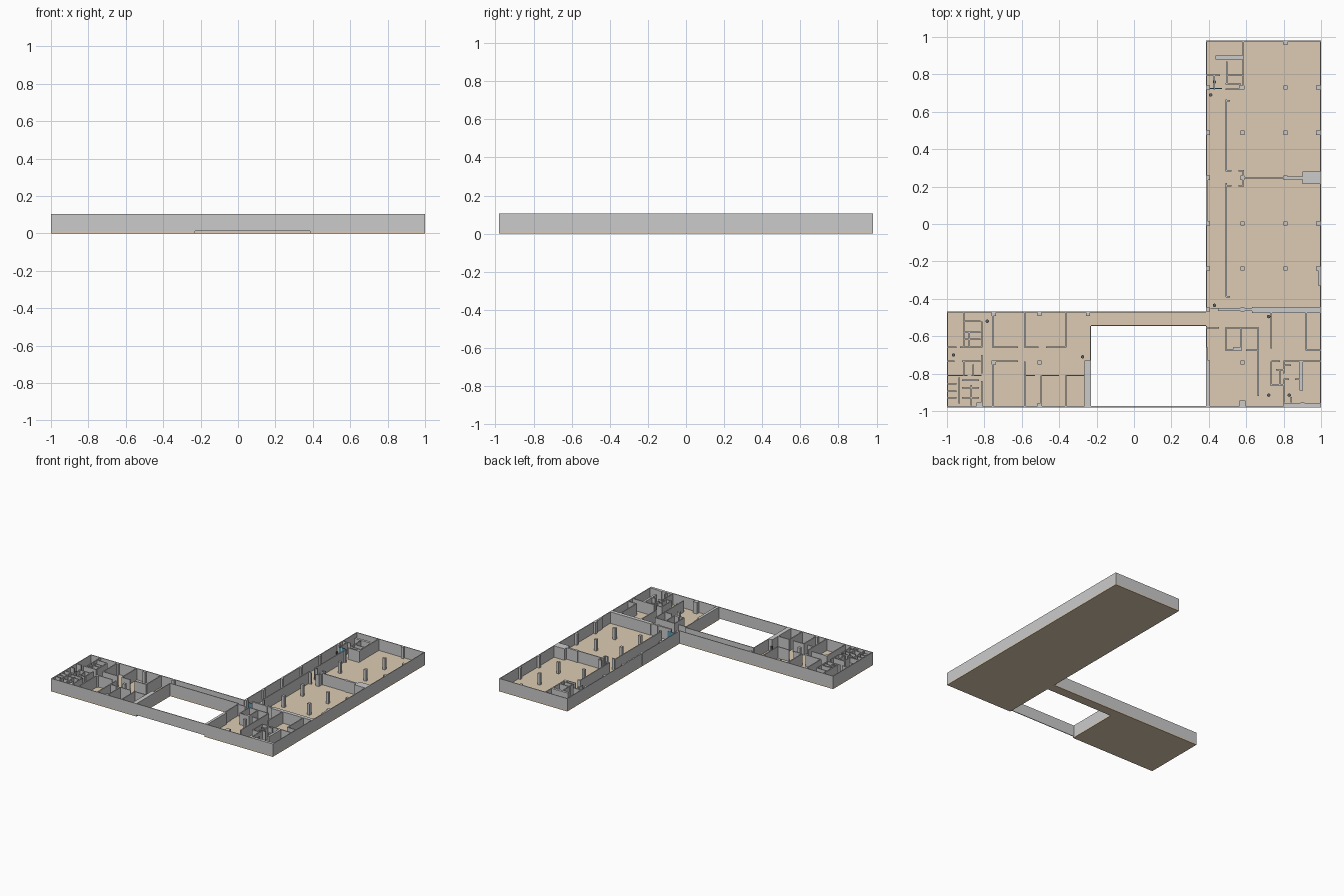
import bpy, bmesh
from mathutils import Matrix

FLOOR, TOP, T = 0.012, 0.105, 0.008


def material(name, col):
    m = bpy.data.materials.new(name)
    m.diffuse_color = col
    return m


TAN = material("tan_floor", (0.72, 0.60, 0.45, 1))
BLUE = material("blue_glass", (0.10, 0.32, 0.45, 1))
DARK = material("dark_grey", (0.12, 0.12, 0.12, 1))


def finish(name, bm, mat=None):
    me = bpy.data.meshes.new(name)
    bmesh.ops.recalc_face_normals(bm, faces=bm.faces)
    bm.to_mesh(me)
    bm.free()
    ob = bpy.data.objects.new(name, me)
    bpy.context.collection.objects.link(ob)
    if mat:
        me.materials.append(mat)
    return ob


def boxes(name, rects, z0=FLOOR, z1=TOP, mat=None):
    """One object of upright boxes from (x0, x1, y0, y1) footprints."""
    bm = bmesh.new()
    for x0, x1, y0, y1 in rects:
        m = Matrix.Translation(((x0 + x1) / 2, (y0 + y1) / 2, (z0 + z1) / 2)) \
            @ Matrix.Diagonal((abs(x1 - x0), abs(y1 - y0), z1 - z0, 1))
        bmesh.ops.create_cube(bm, size=1, matrix=m)
    return finish(name, bm, mat)


def along_x(y, a, b, t=T):
    return (a, b, y - t / 2, y + t / 2)


def along_y(x, a, b, t=T):
    return (x - t / 2, x + t / 2, a, b)


def post(x, y, s=0.022):
    return (x - s / 2, x + s / 2, y - s / 2, y + s / 2)


H, V = along_x, along_y

# Floor slab: two wings joined by a narrow corridor
bm = bmesh.new()
outline = [(-1, -.98), (-.23, -.98), (-.23, -.545), (.385, -.545), (.385, -.98),
           (1, -.98), (1, .98), (.385, .98), (.385, -.467), (-1, -.467)]
face = bm.faces.new([bm.verts.new((x, y, 0)) for x, y in outline])
ext = bmesh.ops.extrude_face_region(bm, geom=[face])
bmesh.ops.translate(bm, vec=(0, 0, FLOOR),
                    verts=[v for v in ext["geom"] if isinstance(v, bmesh.types.BMVert)])
finish("floor_slab", bm, TAN)

# Outer walls, including the screen wall closing the courtyard
boxes("outer_walls", [
    H(-.977, -1, 1, .006), V(-.997, -.98, -.467, .006), H(-.47, -1, .385, .006),
    V(-.233, -.98, -.545, .006), H(-.542, -.23, .385, .006), V(.388, -.98, -.545, .006),
    V(.388, -.467, .98, .006), H(.977, .385, 1, .006), V(.997, -.98, .98, .006)])

# Solid blocks along the perimeter
boxes("service_blocks", [
    (.90, 1, .215, .28), (-.265, -.23, -.98, -.73), (.385, .407, -.98, -.73),
    (.80, 1, -.98, -.958), (.985, 1, -.33, -.24), (.63, 1, -.475, -.445),
    (.385, .396, 0, .25), (.385, .395, -.73, -.66)])

# Regular column grid of the long hall
cols = [post(x, y) for y in (.73, .488, .247, .003, -.238, -.457)
        for x in (.395, .58, .81, .985)]
cols += [post(.81, .968), post(.58, -.74), post(.58, -.96, .032), post(.90, -.965)]
cols += [post(x, y) for x in (-.75, -.505, -.245) for y in (-.48, -.74)]
cols += [post(-.83, -.965), post(-.505, -.968)]
boxes("columns", cols)

# Long hall: corridor wall, cross wall and the middle doorway
boxes("hall_walls", [
    V(.492, .28, .665), V(.492, -.39, .22), H(.66, .492, .512), H(-.39, .492, .512),
    H(.247, .585, .82), H(.247, .82, .90, .016), V(.585, .20, .29),
    H(.285, .492, .52), H(.285, .56, .585), H(.205, .492, .52), H(.205, .56, .585),
    H(-.457, .45, .64, .014)])

# North-west rooms of the hall
boxes("north_room_walls", [
    V(.585, .72, .98), H(.89, .435, .585, .02), H(.795, .385, .46), H(.795, .495, .585),
    H(.72, .49, .585), H(.75, .49, .57), V(.495, .75, .79), V(.495, .80, .87),
    V(.43, .72, .795), V(.565, .72, .75)])

# South-east rooms
boxes("southeast_walls", [
    H(-.555, .385, .455), H(-.555, .49, .665), V(.665, -.92, -.555),
    V(.735, -.665, -.475), V(.735, -.865, -.735), H(-.735, .735, .78), H(-.735, .80, 1),
    V(.92, -.675, -.475), H(-.675, .92, 1), V(.49, -.675, -.555), H(-.675, .49, .53),
    (.53, .575, -.68, -.66), V(.57, -.66, -.555), H(-.675, .60, .665)])
boxes("southeast_washroom_walls", [
    V(.80, -.80, -.735), V(.80, -.955, -.83), V(.895, -.89, -.735, .018),
    H(-.755, .80, .84), H(-.83, .80, .83), H(-.83, .86, .89), H(-.86, .735, .80),
    V(.78, -.86, -.78), H(-.78, .76, .80), V(.84, -.955, -.925)])

# West wing: offices
boxes("office_walls", [
    V(-.755, -.66, -.467), V(-.755, -.975, -.735), V(-.585, -.66, -.467),
    V(-.585, -.975, -.735), V(-.365, -.66, -.467), V(-.365, -.975, -.81),
    V(-.495, -.975, -.81), H(-.66, -.755, -.62), H(-.66, -.585, -.51),
    H(-.66, -.47, -.365), H(-.735, -.755, -.62), H(-.81, -.585, -.53),
    H(-.81, -.495, -.40), H(-.81, -.365, -.265)])

# West wing: small rooms at the end
boxes("west_room_walls", [
    V(-.815, -.66, -.52), V(-.815, -.80, -.70), V(-.815, -.98, -.84),
    V(-.91, -.66, -.467), H(-.66, -1, -.95), H(-.66, -.93, -.815)]
    + [H(y, -.91, -.82) for y in (-.52, -.58, -.615)]
    + [V(-.88, -.66, -.58), H(-.735, -1, -.96), H(-.735, -.92, -.82),
       V(-.91, -.81, -.735), H(-.81, -1, -.89), H(-.81, -.87, -.815),
       V(-.86, -.81, -.75)])
boxes("west_washroom_walls", [
    V(-.935, -.96, -.82), V(-.87, -.97, -.86)]
    + [H(y, -1, -.95) for y in (-.855, -.895, -.93)]
    + [H(y, -.92, -.83) for y in (-.835, -.875, -.93)])

# Blue glazed doors in the hall corridor
boxes("glass_doors", [H(-.45, .41, .48, .004), H(.725, .40, .47, .004)],
      FLOOR, 0.085, BLUE)

# Small round bollards at the entrances
bm = bmesh.new()
for x, y in ((-.785, -.52), (-.965, -.70), (-.275, -.71), (.43, -.435), (.72, -.495),
             (.72, -.915), (.83, -.915), (.41, .69), (.43, .76)):
    bmesh.ops.create_cone(bm, cap_ends=True, segments=16, radius1=.009, radius2=.009,
                          depth=.05, matrix=Matrix.Translation((x, y, FLOOR + .025)))
finish("round_posts", bm, DARK)
